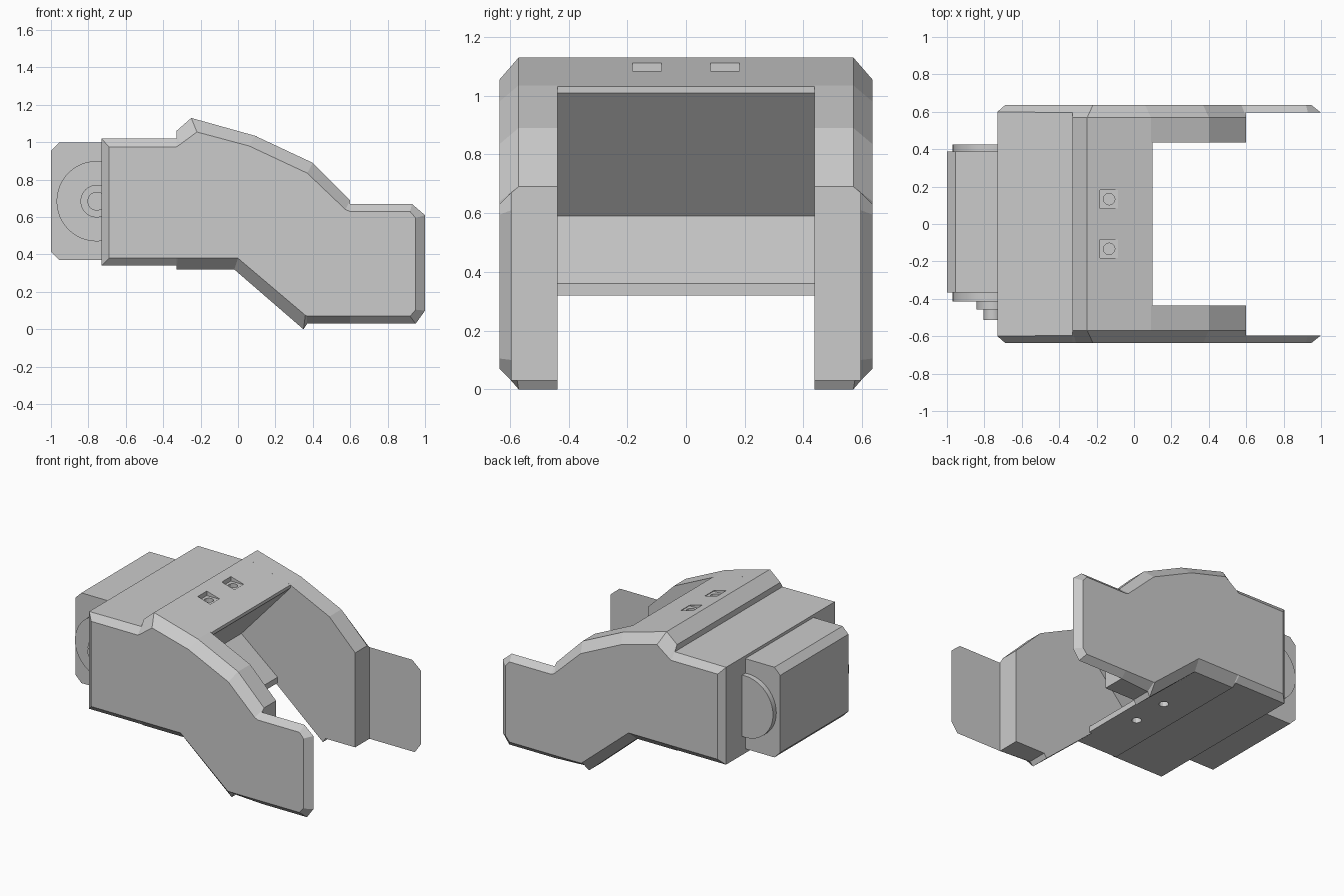
import bpy, bmesh
from math import pi
from mathutils import Matrix

cube = bpy.data.objects.get("Cube")
if cube:
    bpy.data.objects.remove(cube)

grey = bpy.data.materials.new("light_grey")
grey.use_nodes = True
GREY = (0.6, 0.6, 0.6, 1)
grey.diffuse_color = GREY
grey.node_tree.nodes["Principled BSDF"].inputs["Base Color"].default_value = GREY


def finish(bm, name):
    bmesh.ops.recalc_face_normals(bm, faces=bm.faces)
    mesh = bpy.data.meshes.new(name)
    bm.to_mesh(mesh)
    bm.free()
    mesh.materials.append(grey)
    obj = bpy.data.objects.new(name, mesh)
    bpy.context.collection.objects.link(obj)
    return obj


def prism(name, profile, y0, y1):
    """Extrude an x-z profile along y."""
    bm = bmesh.new()
    a, b = ([bm.verts.new((x, y, z)) for x, z in profile] for y in (y0, y1))
    bm.faces.new(a)
    bm.faces.new(b)
    for i in range(len(a)):
        bm.faces.new((a[i - 1], a[i], b[i], b[i - 1]))
    return finish(bm, name)


def cylinder(name, centre, radius, depth, axis="Z", sides=48):
    bm = bmesh.new()
    turn = Matrix.Rotation(pi / 2, 4, "X") if axis == "Y" else Matrix()
    bmesh.ops.create_cone(bm, cap_ends=True, segments=sides, radius1=radius, radius2=radius,
                          depth=depth, matrix=Matrix.Translation(centre) @ turn)
    return finish(bm, name)


# Side outline: rim x, rim z, rim y, then x, z of the inset outer face
OUTLINE = [
    (0.6, 0.03, 0.595, 0.6, 0.07), (0.37, 0.03, 0.575, 0.37, 0.07),
    (0.35, 0.0, 0.57, 0.36, 0.075), (-0.02, 0.32, 0.57, 0.0, 0.38),
    (-0.33, 0.32, 0.57, -0.32, 0.38), (-0.33, 0.34, 0.6, -0.33, 0.38),
    (-0.73, 0.34, 0.6, -0.69, 0.38), (-0.73, 1.02, 0.6, -0.69, 0.975),
    (-0.33, 1.02, 0.595, -0.33, 0.975), (-0.33, 1.06, 0.57, -0.31, 0.988),
    (-0.25, 1.13, 0.57, -0.22, 1.055), (0.09, 1.035, 0.57, 0.06, 0.98),
    (0.4, 0.89, 0.57, 0.37, 0.835), (0.6, 0.69, 0.57, 0.575, 0.64),
    (0.6, 0.67, 0.595, 0.6, 0.63), (0.93, 0.67, 0.595, 0.92, 0.63),
    (1.0, 0.61, 0.595, 0.95, 0.595), (1.0, 0.1, 0.595, 0.95, 0.105),
    (0.95, 0.03, 0.595, 0.92, 0.07),
]
WALL = 14  # the first points also bound the thick wall


def side(name, s):
    bm = bmesh.new()
    rim = [bm.verts.new((p[0], s * p[2], p[1])) for p in OUTLINE]
    face = [bm.verts.new((p[3], s * 0.635, p[4])) for p in OUTLINE]
    inner = [bm.verts.new((p[0], s * 0.437, p[1])) for p in OUTLINE[:WALL]]
    bm.faces.new(face)
    bm.faces.new(inner)
    for i in range(len(rim)):
        bm.faces.new((rim[i - 1], rim[i], face[i], face[i - 1]))
    for i in range(1, WALL):
        bm.faces.new((rim[i - 1], rim[i], inner[i], inner[i - 1]))
    # step from the thick wall to the thin plate, and the back of the plate
    bm.faces.new((inner[-1], rim[WALL - 1], rim[WALL], rim[0], inner[0]))
    bm.faces.new(rim[WALL:] + rim[:1])
    return finish(bm, name)


side("left_side", 1)
side("right_side", -1)

# Bridge between the sides, with a V-shaped throat
bridge = prism("bridge", [
    (-0.73, 0.34), (-0.73, 1.02), (-0.33, 1.02), (-0.33, 1.06), (-0.25, 1.13),
    (0.1, 1.032), (0.1, 1.01), (-0.28, 0.59), (0.0, 0.36), (0.0, 0.32),
    (-0.33, 0.32), (-0.33, 0.34)], -0.437, 0.437)

# Bolt pockets and holes in the bridge
for y in (-0.133, 0.133):
    cutters = [
        prism("pocket_cutter", [(-0.183, 1.08), (-0.085, 1.08), (-0.085, 1.2), (-0.183, 1.2)],
              y - 0.05, y + 0.05),
        cylinder("top_hole_cutter", (-0.133, y, 1.07), 0.031, 0.14, sides=12),
        cylinder("bottom_hole_cutter", (-0.133, y, 0.33), 0.031, 0.14, sides=12),
    ]
    for cutter in cutters:
        cutter.hide_render = True
        cutter.hide_set(True)
        cut = bridge.modifiers.new(cutter.name, "BOOLEAN")
        cut.operation = "DIFFERENCE"
        cut.solver = "EXACT"
        cut.object = cutter

# Motor block at the rear
prism("rear_block", [(-0.7, 0.37), (-0.955, 0.37), (-1.0, 0.415), (-1.0, 0.955),
                     (-0.955, 1.0), (-0.7, 1.0)], -0.365, 0.388)

# Pivot discs on both ends of the block
for name, radius, y0, y1 in (("left_disc", 0.215, 0.38, 0.425), ("right_disc", 0.215, -0.415, -0.36),
                             ("right_hub", 0.087, -0.457, -0.41), ("right_shaft", 0.05, -0.513, -0.45)):
    disc = cylinder(name, (-0.755, (y0 + y1) / 2, 0.685), radius, y1 - y0, "Y")
    bpy.ops.object.select_all(action="DESELECT")
    disc.select_set(True)
    bpy.context.view_layer.objects.active = disc
    bpy.ops.object.shade_smooth_by_angle()
